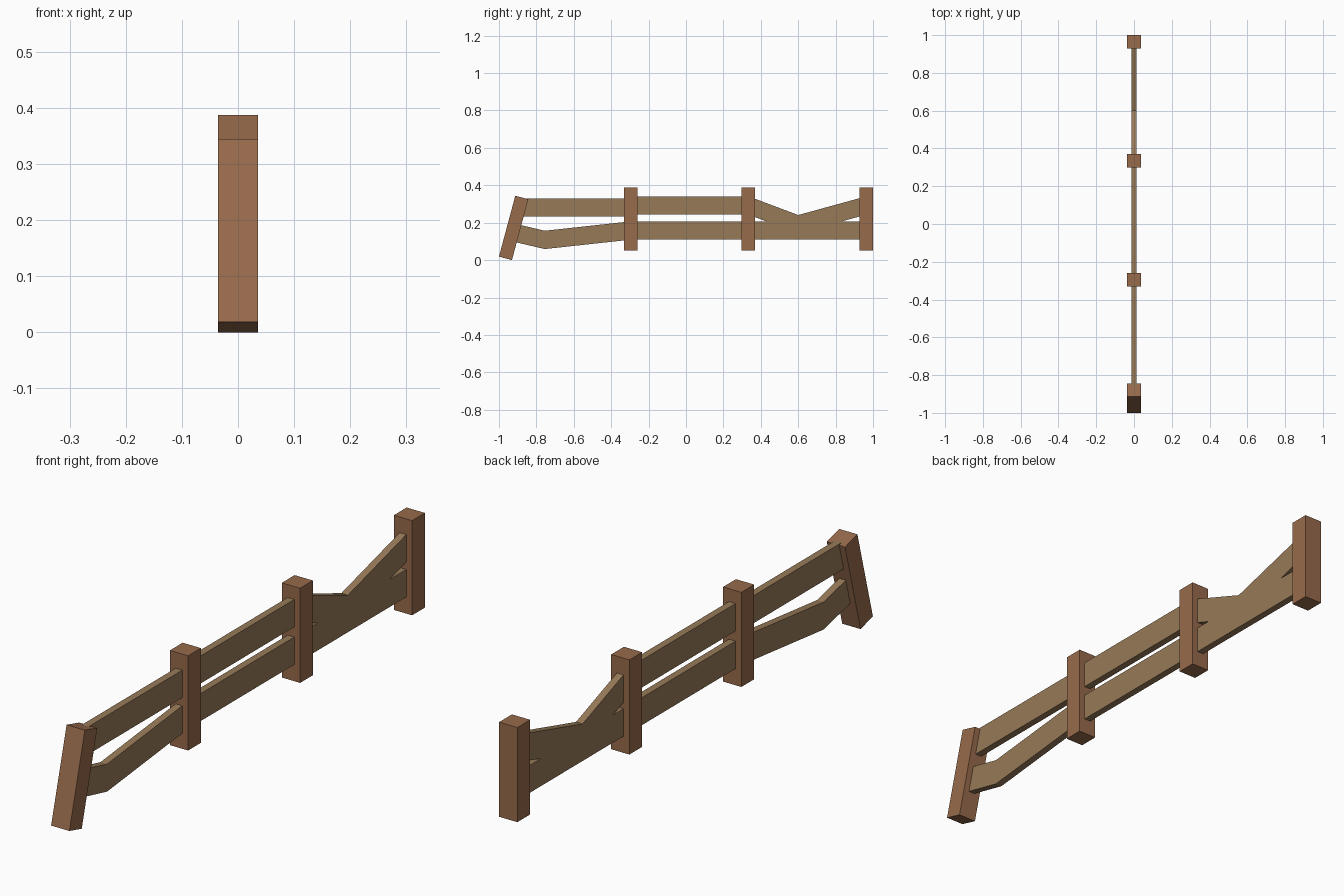
import bpy, bmesh
from math import radians, sin, cos
from mathutils import Matrix

if "Cube" in bpy.data.objects:
    bpy.data.objects.remove(bpy.data.objects["Cube"])


def material(name, color):
    m = bpy.data.materials.new(name)
    m.diffuse_color = (*color, 1)
    m.use_nodes = True
    m.node_tree.nodes["Principled BSDF"].inputs["Base Color"].default_value = m.diffuse_color
    return m


post_wood = material("post_wood", (0.31, 0.145, 0.072))
rail_wood = material("rail_wood", (0.31, 0.195, 0.098))

W, H = 0.072, 0.337      # post width and height
T, D = 0.026, 0.098      # rail thickness and depth


def add_object(name, bm, mat):
    bmesh.ops.recalc_face_normals(bm, faces=bm.faces)
    mesh = bpy.data.meshes.new(name)
    bm.to_mesh(mesh)
    bm.free()
    mesh.materials.append(mat)
    ob = bpy.data.objects.new(name, mesh)
    bpy.context.collection.objects.link(ob)
    return ob


def post(name, y, z, tilt=0):
    bm = bmesh.new()
    bmesh.ops.create_cube(bm, size=1, matrix=Matrix.Diagonal((W, W, H, 1)))
    ob = add_object(name, bm, post_wood)
    ob.location = (0, y, z)
    ob.rotation_euler.x = -tilt
    return ob


def rail(name, top_line):
    """Board following a (y, z) line along its top edge."""
    bm = bmesh.new()
    rings = []
    for y, z in top_line:
        rings.append([bm.verts.new(p) for p in (
            (-T / 2, y, z), (T / 2, y, z), (T / 2, y, z - D), (-T / 2, y, z - D))])
    for a, b in zip(rings, rings[1:]):
        for i in range(4):
            j = (i + 1) % 4
            bm.faces.new((a[i], a[j], b[j], b[i]))
    bm.faces.new(rings[0])
    bm.faces.new(rings[-1])
    return add_object(name, bm, rail_wood)


# Upright posts
for i, y in enumerate((-0.296, 0.334, 0.964)):
    post(f"upright_post_{i + 1}", y, 0.05 + H / 2)

# Leaning end post, its lowest corner on the ground
t = radians(15)
half_y = (W * cos(t) + H * sin(t)) / 2
half_z = (W * sin(t) + H * cos(t)) / 2
post("leaning_post", -1 + half_y, half_z, t)

# Upper rails
rail("upper_rail_left", [(-0.885, 0.33), (-0.296, 0.33)])
rail("upper_rail_middle", [(-0.296, 0.341), (0.334, 0.341)])
rail("upper_rail_sagging", [(0.334, 0.341), (0.6, 0.241), (0.964, 0.341)])

# Lower rails
rail("lower_rail_sagging", [(-0.925, 0.197), (-0.755, 0.157), (-0.296, 0.207)])
rail("lower_rail_middle", [(-0.296, 0.207), (0.334, 0.207)])
rail("lower_rail_right", [(0.334, 0.207), (0.964, 0.207)])
